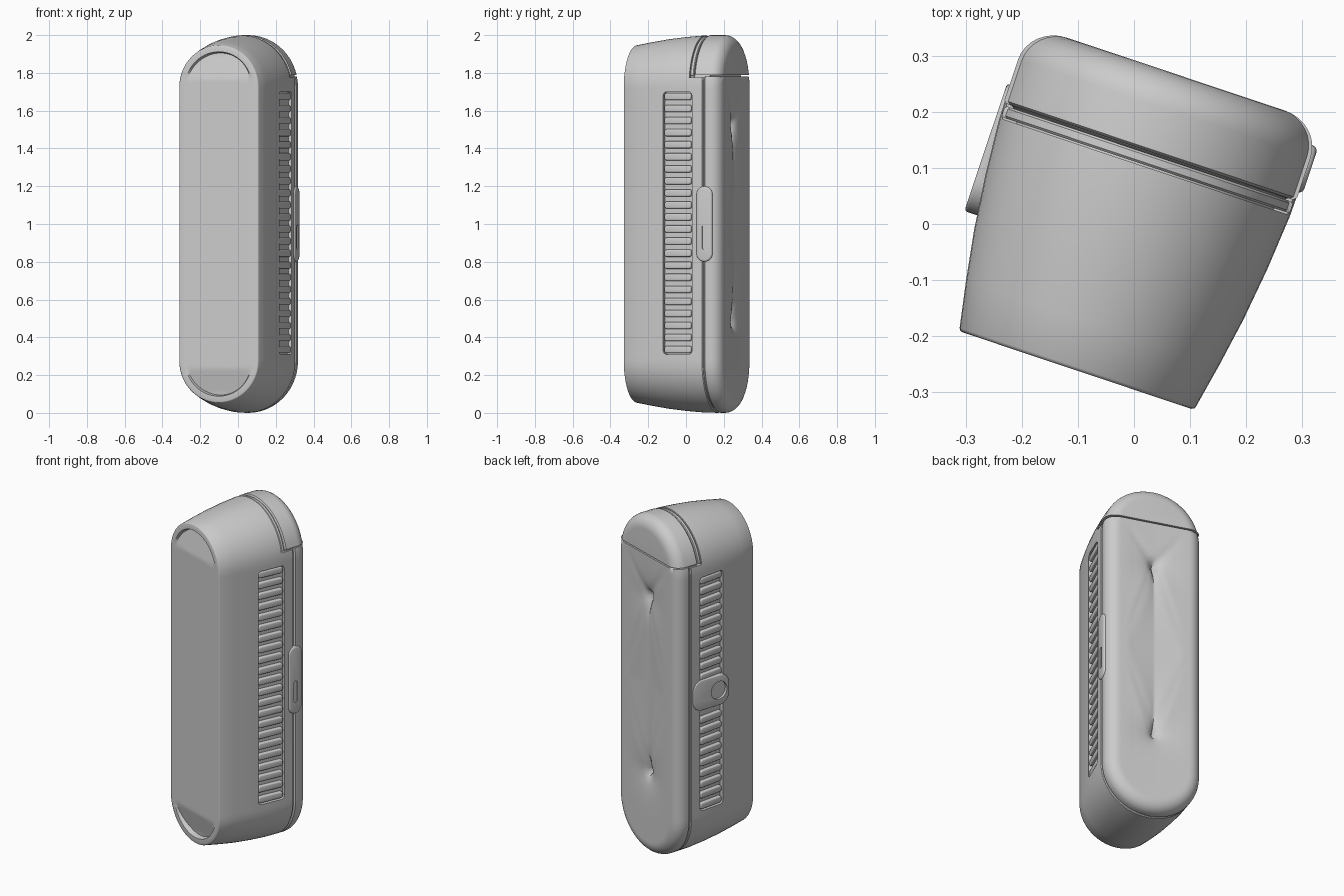
import bpy, bmesh, math
from mathutils import Matrix, Vector

if "Cube" in bpy.data.objects:
    bpy.data.objects.remove(bpy.data.objects["Cube"])

CORE = 0.725                                   # half length of the straight part of the stadium
TURN = Matrix.Rotation(math.radians(-18.5), 4, 'Z') @ Matrix.Translation((-0.014, 0, 0))
BUTTONS = (1.53, 0.48)


def side(v):
    """Half width of the case at depth v."""
    pts = [(-0.28, 0.221), (-0.19, 0.238), (-0.1, 0.253), (0, 0.265), (0.1, 0.273), (0.19, 0.275)]
    for (a, ra), (b, rb) in zip(pts, pts[1:]):
        if v <= b:
            return ra + (rb - ra) * (v - a) / (b - a)
    return 0.275


def stadium(r, n_arc=28, n_side=64):
    """Upright stadium outline around z = 1."""
    pts = []
    for s in (1, -1):
        pts += [(s * r * math.cos(math.pi * i / n_arc),
                 1 + s * (CORE + r * math.sin(math.pi * i / n_arc))) for i in range(n_arc + 1)]
        pts += [(-s * r, 1 + s * CORE * (1 - 2 * i / n_side)) for i in range(1, n_side)]
    return pts


def finish(bm, name):
    bmesh.ops.recalc_face_normals(bm, faces=bm.faces)
    me = bpy.data.meshes.new(name)
    bm.to_mesh(me)
    bm.free()
    ob = bpy.data.objects.new(name, me)
    bpy.context.collection.objects.link(ob)
    return ob


def loft(name, rings, zmin=-1, zmax=3, push=None):
    """Skin stadium rings (v, r, push weight) along the depth axis."""
    bm = bmesh.new()
    loops = []
    for v, r, w in rings:
        loop = []
        for x, z in stadium(r):
            z = min(max(z, zmin), zmax)
            loop.append(bm.verts.new((x, v + (w * push(x, z) if w else 0), z)))
        loops.append(loop)
    n = len(loops[0])
    for a, b in zip(loops, loops[1:]):
        for i in range(n):
            j = (i + 1) % n
            bm.faces.new((a[i], a[j], b[j], b[i]))
    for loop, ring in ((loops[0], rings[0]), (loops[-1], rings[-1])):
        if ring[1] > 0:
            bm.faces.new(loop)
    bmesh.ops.remove_doubles(bm, verts=bm.verts, dist=1e-5)
    return finish(bm, name)


def block(name, size, loc, rad=0, soft=0, rot=0):
    """Box with its outline rounded in the y-z plane and softened faces."""
    bm = bmesh.new()
    bmesh.ops.create_cube(bm, size=1, matrix=Matrix.Diagonal((*size, 1)))
    if rad:
        es = [e for e in bm.edges if abs(e.verts[0].co.x - e.verts[1].co.x) > 1e-6]
        bmesh.ops.bevel(bm, geom=es, offset=rad, segments=8, profile=0.5, affect='EDGES')
    if soft:
        bm.normal_update()
        es = {e for f in bm.faces if abs(f.normal.x) > 0.99 for e in f.edges}
        bmesh.ops.bevel(bm, geom=list(es), offset=soft, segments=3, profile=0.5, affect='EDGES')
    bm.transform(Matrix.Translation(loc) @ Matrix.Rotation(rot, 4, 'Z'))
    return finish(bm, name)


def cut(ob, cutters):
    bpy.context.view_layer.objects.active = ob
    for c in cutters:
        m = ob.modifiers.new("cut", 'BOOLEAN')
        m.operation, m.object, m.solver = 'DIFFERENCE', c, 'EXACT'
        bpy.ops.object.modifier_apply(modifier=m.name)
        bpy.data.objects.remove(c)


# Front shell: flat front with sunken crescents at both ends
def sunken_ends(x, z):
    return 0.03 * min(1, max(0, (abs(z - 1) - 0.765) / 0.13))

front = [(-0.28, 0.18 * i / 12, 1) for i in range(13)] + [(-0.28, 0.187, 0), (-0.28, 0.215, 0)]
front += [(-0.2782, 0.2195, 0), (-0.274, 0.222, 0)]
front += [(v, side(v), 0) for v in (-0.19, -0.1, -0.04, 0, 0.05, 0.1, 0.145)]
front += [(0.176, side(0.176), 0), (0.181, 0.270, 0)]
shell = loft("front_shell", front, push=sunken_ends)
tilt = math.atan(0.1)
MID = 0.037
cutters = [block("notch_cutter", (1, 0.2, 0.4), (0, 0.203, 1.975))]
for s in (1, -1):
    cutters.append(block("vent_cutter", (0.044, 0.165, 1.39), (s * side(MID), MID, 1.005),
                         rad=0.02, rot=-s * tilt))
cut(shell, cutters)

# Inner core seen in the seams
loft("inner_core", [(0.09, 0.247, 0), (0.12, 0.247, 0), (0.13, 0.264, 0), (0.215, 0.264, 0)])

# Lid cap at the top, with its seam strip
curve = [(0.212 + 0.065 * math.sin(a), 0.275 - 0.07 * (1 - math.cos(a)))
         for a in (math.pi / 2 * i / 8 for i in range(9))]
lid = [(0.131, 0.269, 0), (0.136, 0.275, 0)] + [(v, r, 0) for v, r in curve]
loft("lid_cap", lid, zmin=1.788)
loft("lid_seam_strip", [(0.106, 0.267, 0), (0.11, 0.271, 0), (0.123, 0.271, 0), (0.127, 0.267, 0)], zmin=1.783)


# Tufted back cushion
def seg_dist(p, a, b):
    t = min(1, max(0, (p - a).dot(b - a) / (b - a).length_squared))
    return (p - a - (b - a) * t).length, t


def tufting(x, z):
    p = Vector((x, z))
    d = 0
    for zb in BUTTONS:
        c = Vector((0, zb))
        d += 0.036 * math.exp(-(p - c).length / 0.06)
        ends = [(sx * 0.18, 1.0) for sx in (1, -1)]
        if zb > 1:
            ends += [(sx * 0.2, 1.78) for sx in (1, -1)]
        for e in ends:                          # creases fanning out from each button
            q, t = seg_dist(p, c, Vector(e))
            d += 0.007 * (1 - t) * math.exp(-(q / 0.022) ** 2)
    w = 0.17 * (1 - abs(z - 1.0) / 0.53)        # diamond fold between the buttons
    if w > 0.001:
        d += 0.016 * max(0, 1 - abs(x) / w)
    return -d * min(1, max(0, (0.205 - abs(x)) / 0.08))

cushion = [(0.188, 0.269, 0), (0.193, 0.275, 0)] + [(v, r, 0) for v, r in curve]
cushion += [(0.277, 0.205 * (1 - i / 24), 1) for i in range(1, 25)]
loft("back_cushion", cushion, zmax=1.78, push=tufting)

# Vent slats on both sides, leaving room for the latch on the left
for s, label in ((1, "right"), (-1, "left")):
    for i in range(22):
        z = 0.335 + i * 0.0638
        if s < 0 and abs(z - 1) < 0.1:
            continue
        block(f"vent_slat_{label}_{i + 1}", (0.026, 0.155, 0.038),
              (s * (side(MID) - 0.016), MID, z), rad=0.014, soft=0.007, rot=-s * tilt)

# Hinge pill on the right, with a small finger groove
hinge = block("hinge_pill", (0.036, 0.088, 0.4), (0.264, 0.19, 1.0), rad=0.043, soft=0.01)
cut(hinge, [block("groove_cutter", (0.012, 0.022, 0.13), (0.282, 0.19, 0.93), rad=0.0105)])

# Latch plate on the left, with a round socket
latch = block("latch_plate", (0.04, 0.24, 0.18), (-0.26, 0.046, 1.0), rad=0.06, soft=0.006)
cut(latch, [block("socket_cutter", (0.03, 0.105, 0.105), (-0.28, -0.005, 1.0), rad=0.052)])

# Smooth shading and the turn of the whole case
for ob in list(bpy.context.scene.objects):
    ob.data.transform(TURN)
    bpy.ops.object.select_all(action='DESELECT')
    ob.select_set(True)
    bpy.context.view_layer.objects.active = ob
    bpy.ops.object.shade_smooth_by_angle(angle=math.radians(42))
